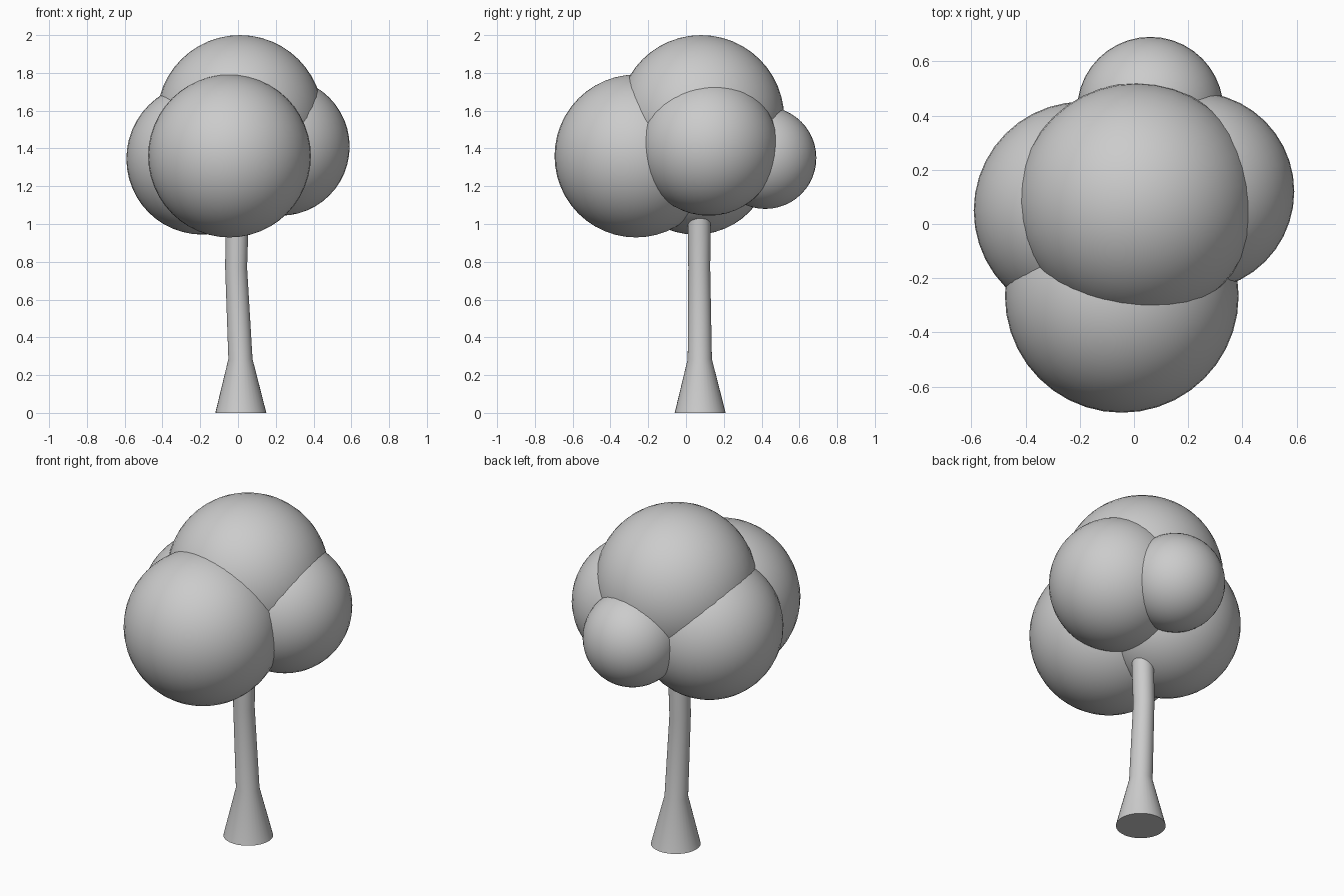
import bpy, bmesh, math

if "Cube" in bpy.data.objects:
    bpy.data.objects.remove(bpy.data.objects["Cube"])


def foliage(name, center, radius):
    bpy.ops.mesh.primitive_uv_sphere_add(segments=40, ring_count=24, radius=radius, location=center)
    ob = bpy.context.object
    ob.name = name
    bpy.ops.object.shade_smooth()


# Overlapping foliage balls
foliage("foliage_top", (0.01, 0.08, 1.56), 0.44)
foliage("foliage_front", (-0.045, -0.265, 1.36), 0.431)
foliage("foliage_right", (0.225, 0.12, 1.41), 0.366)
foliage("foliage_left", (-0.19, 0.05, 1.345), 0.401)
foliage("foliage_back", (0.06, 0.42, 1.35), 0.27)

# Slightly bent trunk with flared foot: x, y, z, radius of each ring
rings = [(0.015, 0.075, 0.0, 0.135), (0.013, 0.073, 0.285, 0.064),
         (-0.01, 0.07, 0.77, 0.058), (-0.006, 0.07, 0.95, 0.06),
         (0.0, 0.07, 1.2, 0.06)]
sides = 32
bm = bmesh.new()
loops = []
for x, y, z, r in rings:
    loops.append([bm.verts.new((x + r * math.cos(i * math.tau / sides),
                                y + r * math.sin(i * math.tau / sides), z))
                  for i in range(sides)])
for a, b in zip(loops, loops[1:]):
    for i in range(sides):
        j = (i + 1) % sides
        bm.faces.new((a[i], a[j], b[j], b[i]))
bm.faces.new(loops[0][::-1])
bm.faces.new(loops[-1])
mesh = bpy.data.meshes.new("trunk")
bm.to_mesh(mesh)
bm.free()
trunk = bpy.data.objects.new("trunk", mesh)
bpy.context.collection.objects.link(trunk)
bpy.ops.object.select_all(action='DESELECT')
trunk.select_set(True)
bpy.context.view_layer.objects.active = trunk
bpy.ops.object.shade_smooth_by_angle(angle=math.radians(40))
